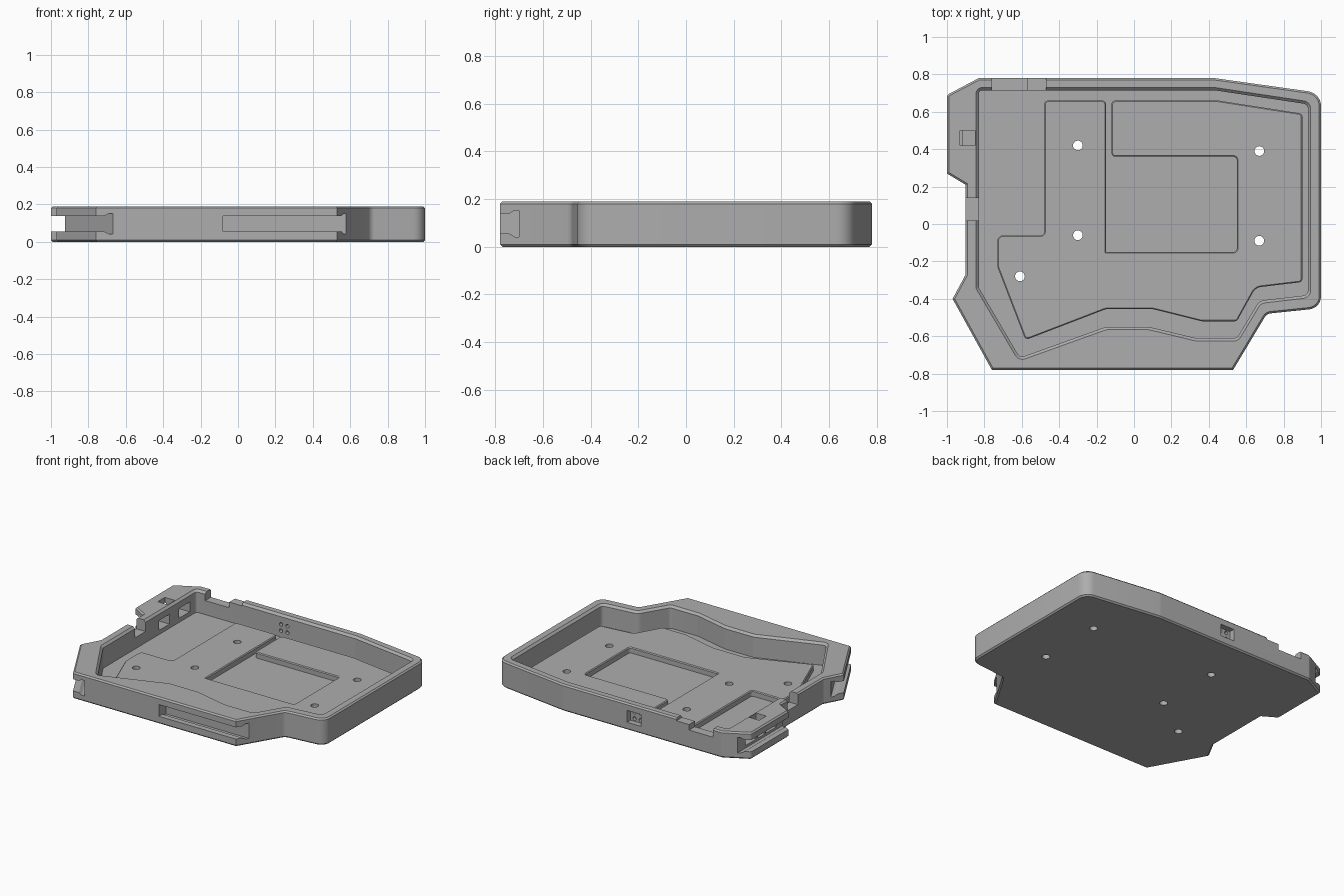
import bpy, bmesh, math
from mathutils import Vector, Matrix

cube = bpy.data.objects.get("Cube")
if cube:
    bpy.data.objects.remove(cube, do_unlink=True)

HEIGHT, FLOOR, DECK = 0.19, 0.03, 0.07

grey = bpy.data.materials.new("plain grey")
grey.use_nodes = True
grey.diffuse_color = (0.42, 0.42, 0.42, 1)
grey.node_tree.nodes["Principled BSDF"].inputs["Base Color"].default_value = grey.diffuse_color


def finish(name, bm):
    bmesh.ops.recalc_face_normals(bm, faces=bm.faces)
    mesh = bpy.data.meshes.new(name)
    bm.to_mesh(mesh)
    bm.free()
    mesh.materials.append(grey)
    obj = bpy.data.objects.new(name, mesh)
    bpy.context.collection.objects.link(obj)
    return obj


def rounded(points, steps=6):
    """Replace each (x, y, radius) corner with a short curve."""
    result = []
    for i, (x, y, r) in enumerate(points):
        p = Vector((x, y))
        if not r:
            result.append(p)
            continue
        a = (Vector(points[i - 1][:2]) - p).normalized()
        b = (Vector(points[(i + 1) % len(points)][:2]) - p).normalized()
        half = a.angle(b) / 2
        reach = r / math.tan(half)
        center = p + (a + b).normalized() * (r / math.sin(half))
        start, end = p + a * reach - center, p + b * reach - center
        sweep = start.angle_signed(end)
        for k in range(steps + 1):
            t = -sweep * k / steps
            c, s = math.cos(t), math.sin(t)
            result.append(center + Vector((start.x * c - start.y * s,
                                           start.x * s + start.y * c)))
    return result


def offset(points, d):
    """Move a counter-clockwise outline outward by d."""
    result = []
    for i, p in enumerate(points):
        a = (p - points[i - 1]).normalized()
        b = (points[(i + 1) % len(points)] - p).normalized()
        na, nb = Vector((a.y, -a.x)), Vector((b.y, -b.x))
        result.append(p + (na + nb) * (d / (1 + na.dot(nb))))
    return result


def loft(name, points, layers):
    """Solid through copies of an outline at (height, outward offset)."""
    outline = rounded(points)
    bm = bmesh.new()
    rings = [[bm.verts.new((p.x, p.y, z)) for p in offset(outline, d)] for z, d in layers]
    for low, high in zip(rings, rings[1:]):
        for i in range(len(low)):
            j = (i + 1) % len(low)
            bm.faces.new((low[i], low[j], high[j], high[i]))
    bm.faces.new(rings[0][::-1])
    bm.faces.new(rings[-1])
    return finish(name, bm)


def box(x, y, z):
    bm = bmesh.new()
    bmesh.ops.create_cube(bm, size=1)
    for v in bm.verts:
        v.co = [(lo + hi) / 2 + c * (hi - lo) for c, (lo, hi) in zip(v.co, (x, y, z))]
    return finish("cutter", bm)


def rod(center, radius, length, along_y=False):
    bm = bmesh.new()
    turn = Matrix.Rotation(math.pi / 2 if along_y else 0, 4, 'X')
    bmesh.ops.create_cone(bm, cap_ends=True, segments=20, radius1=radius, radius2=radius,
                          depth=length, matrix=Matrix.Translation(center) @ turn)
    return finish("cutter", bm)


def dovetail(start, end):
    """Undercut slot; the body lies on the left of start -> end."""
    a, b = Vector((*start, 0.097)), Vector((*end, 0.097))
    d = (b - a).normalized()
    inward = Vector((-d.y, d.x, 0))
    half = [(-0.1, 0.042), (0.04, 0.042), (0.06, 0.055), (0.08, 0.055)]
    profile = half + [(u, -h) for u, h in reversed(half)]
    bm = bmesh.new()
    rings = [[bm.verts.new(p + inward * u + Vector((0, 0, h))) for u, h in profile] for p in (a, b)]
    for i in range(len(profile)):
        j = (i + 1) % len(profile)
        bm.faces.new((rings[0][i], rings[0][j], rings[1][j], rings[1][i]))
    bm.faces.new(rings[0])
    bm.faces.new(rings[1])
    return finish("cutter", bm)


def cut(obj, cutter):
    mod = obj.modifiers.new("cut", 'BOOLEAN')
    mod.operation, mod.solver, mod.object = 'DIFFERENCE', 'EXACT', cutter
    bpy.context.view_layer.objects.active = obj
    bpy.ops.object.modifier_apply(modifier=mod.name)
    bpy.data.objects.remove(cutter, do_unlink=True)


# Outer shell with fine chamfers at the top and bottom
shell_outline = [(-0.76, -0.78, 0), (0.53, -0.78, 0), (0.71, -0.48, 0.04), (1, -0.45, 0.07),
                 (1, 0.7, 0.08), (0.43, 0.78, 0.1), (-0.83, 0.78, 0.02), (-1, 0.69, 0.02),
                 (-1, 0.27, 0), (-0.9, 0.21, 0), (-0.9, -0.27, 0), (-0.97, -0.4, 0)]
shell = loft("tray_shell", shell_outline,
             [(0, -0.01), (0.01, 0), (HEIGHT - 0.01, 0), (HEIGHT, -0.01)])

# Main cavity with a flared rim
cavity_outline = [(-0.61, -0.715, 0.03), (-0.15, -0.55, 0.06), (0.08, -0.55, 0.06),
                  (0.33, -0.61, 0.05), (0.55, -0.61, 0.03), (0.67, -0.41, 0.06),
                  (0.93, -0.38, 0.03), (0.93, 0.64, 0.03), (0.43, 0.715, 0.05),
                  (-0.83, 0.715, 0.02), (-0.83, -0.34, 0.02)]
cut(shell, loft("cutter", cavity_outline,
                [(FLOOR, 0), (HEIGHT - 0.015, 0), (HEIGHT, 0.015), (HEIGHT + 0.05, 0.015)]))

# Dovetail slots along the front, the angled corner and the side block
for start, end in [((-0.08, -0.78), (0.75, -0.78)),
                   ((-1.067, -0.225), (-0.663, -0.955)),
                   ((-1, 0.95), (-1, 0.1))]:
    cut(shell, dovetail(start, end))

# Windows, notches and ports in the walls
MID = (0.06, 0.13)
TOP = HEIGHT + 0.1
for x, y, z in [((-0.95, -0.8), (0.52, 0.64), MID),
                ((-0.95, -0.8), (0.29, 0.41), MID),
                ((-0.93, -0.85), (0.42, 0.5), (0.06, TOP)),
                ((-1.1, -0.8), (0.02, 0.14), (0.11, TOP)),
                ((-0.76, -0.57), (0.66, 0.9), (0.13, TOP)),
                ((-0.58, -0.47), (0.66, 0.9), (0.17, TOP)),
                ((-0.19, -0.08), (0.74, 0.9), (0.055, 0.14))]:
    cut(shell, box(x, y, z))
for x in (-0.16, -0.11):
    for z in (0.075, 0.12):
        cut(shell, rod((x, 0.72, z), 0.013, 0.1, along_y=True))

# Raised deck with a rectangular recess and a cable channel
deck_outline = [(-0.58, -0.62, 0.02), (-0.15, -0.455, 0.05), (0.1, -0.455, 0.05),
                (0.36, -0.52, 0.05), (0.55, -0.52, 0.02), (0.65, -0.34, 0.06),
                (0.9, -0.31, 0.02), (0.9, 0.59, 0.02), (0.45, 0.66, 0.05),
                (-0.12, 0.66, 0.02), (-0.12, 0.36, 0.02), (0.55, 0.36, 0.02),
                (0.55, -0.15, 0.02), (-0.15, -0.15, 0), (-0.15, 0.66, 0.02),
                (-0.48, 0.66, 0.02), (-0.48, -0.06, 0.02), (-0.73, -0.06, 0.03),
                (-0.73, -0.23, 0.04)]
deck = loft("raised_deck", deck_outline,
            [(FLOOR - 0.01, 0), (DECK - 0.006, 0), (DECK, -0.006)])

# Screw holes through the deck and the floor
for x, y in [(-0.3, 0.42), (-0.3, -0.06), (-0.61, -0.28), (0.67, 0.39), (0.67, -0.09)]:
    for part in (shell, deck):
        cut(part, rod((x, y, 0.05), 0.026, 0.2))

for part in (shell, deck):
    bpy.ops.object.select_all(action='DESELECT')
    part.select_set(True)
    bpy.context.view_layer.objects.active = part
    bpy.ops.object.shade_smooth_by_angle(angle=math.radians(25))
